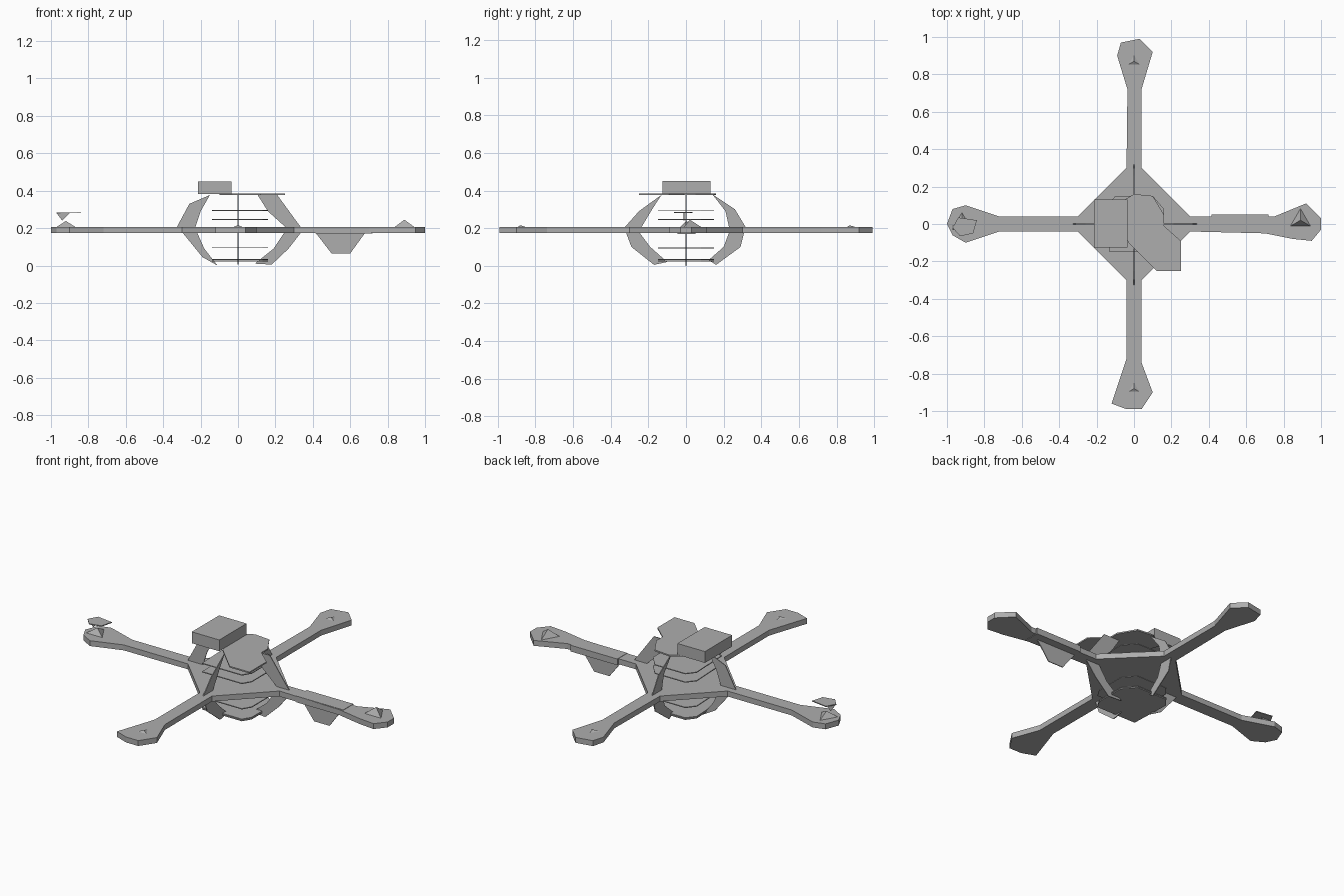
import bpy, bmesh
from mathutils import Vector

cube = bpy.data.objects.get("Cube")
if cube:
    bpy.data.objects.remove(cube, do_unlink=True)

grey = bpy.data.materials.new("light_grey")
grey.use_nodes = True
colour = (0.42, 0.42, 0.42, 1)
grey.diffuse_color = colour
grey.node_tree.nodes["Principled BSDF"].inputs["Base Color"].default_value = colour

# Each plane maps an outline point and a depth to 3D
PLANES = {
    "flat": lambda a, b, d: Vector((a, b, d)),
    "across": lambda a, b, d: Vector((a, d, b)),
    "along": lambda a, b, d: Vector((d, a, b)),
}


def finish(name, bm):
    bmesh.ops.recalc_face_normals(bm, faces=bm.faces)
    mesh = bpy.data.meshes.new(name)
    bm.to_mesh(mesh)
    bm.free()
    mesh.materials.append(grey)
    obj = bpy.data.objects.new(name, mesh)
    bpy.context.collection.objects.link(obj)
    return obj


def prism(name, outline, plane, low, high):
    """Extrude an outline between two depths of a plane."""
    bm = bmesh.new()
    place = PLANES[plane]
    face = bm.faces.new([bm.verts.new(place(a, b, low)) for a, b in outline])
    extruded = bmesh.ops.extrude_face_region(bm, geom=[face])["geom"]
    verts = [v for v in extruded if isinstance(v, bmesh.types.BMVert)]
    bmesh.ops.translate(bm, verts=verts, vec=place(0, 0, high - low))
    return finish(name, bm)


def sheet(name, outline, plane, depth, thickness=0.005):
    return prism(name, outline, plane, depth - thickness / 2, depth + thickness / 2)


def rectangle(left, right, front, back):
    return [(left, front), (right, front), (right, back), (left, back)]


# Cross frame: tip outlines as (distance from centre, sideways offset)
tips = {
    "left": [(0.7, -0.05), (0.85, -0.08), (0.95, -0.09), (1, -0.03),
             (1, 0.03), (0.92, 0.11), (0.75, 0.04)],
    "back": [(0.72, -0.04), (0.92, -0.1), (0.99, -0.03), (0.97, 0.07),
             (0.9, 0.09), (0.72, 0.035)],
    "right": [(0.72, -0.04), (0.9, -0.1), (0.97, -0.08), (1, 0),
              (0.97, 0.06), (0.9, 0.1), (0.72, 0.04)],
    "front": [(0.72, -0.04), (0.96, -0.12), (0.99, -0.04), (0.99, 0.04),
              (0.9, 0.1), (0.74, 0.04)],
}
directions = {"left": (1, 0), "back": (0, 1), "right": (-1, 0), "front": (0, -1)}
FRAME_LOW, FRAME_TOP = 0.173, 0.205
outline = []
for side, tip in tips.items():
    dx, dy = directions[side]
    for r, s in [(0.3, -0.04)] + tip + [(0.3, 0.04)]:
        outline.append((dx * r - dy * s, dy * r + dx * s))
prism("cross_frame", outline, "flat", FRAME_LOW, FRAME_TOP)

# Curved ribs, four above and four below the frame
ribs = {
    "upper_left_rib": ("across", [(0.105, 0.377), (0.21, 0.377), (0.31, 0.24),
                                  (0.34, 0.2), (0.26, 0.2), (0.16, 0.29)]),
    "upper_right_rib": ("across", [(-0.33, 0.2), (-0.26, 0.33), (-0.15, 0.377),
                                   (-0.2, 0.29), (-0.23, 0.2)]),
    "lower_left_rib": ("across", [(0.34, 0.18), (0.27, 0.09), (0.18, 0.005),
                                  (0.09, 0.01), (0.19, 0.09), (0.25, 0.18)]),
    "lower_right_rib": ("across", [(-0.3, 0.18), (-0.19, 0.045), (-0.11, 0),
                                   (-0.18, 0.09), (-0.22, 0.18)]),
    "upper_front_rib": ("along", [(-0.33, 0.2), (-0.25, 0.29), (-0.13, 0.377),
                                  (-0.18, 0.3), (-0.24, 0.2)]),
    "upper_back_rib": ("along", [(0.14, 0.38), (0.26, 0.3), (0.32, 0.2),
                                 (0.23, 0.2), (0.21, 0.29)]),
    "lower_front_rib": ("along", [(-0.32, 0.18), (-0.29, 0.1), (-0.17, 0.005),
                                  (-0.1, 0.02), (-0.19, 0.1), (-0.25, 0.18)]),
    "lower_back_rib": ("along", [(0.31, 0.18), (0.29, 0.1), (0.16, 0.005),
                                 (0.12, 0.03), (0.2, 0.1), (0.23, 0.18)]),
}
for name, (plane, points) in ribs.items():
    sheet(name, points, plane, 0)

# Stacked thin decks inside the ribs
deck = [(-0.13, -0.15), (0.13, -0.15), (0.16, -0.1), (0.16, 0.08),
        (0.1, 0.15), (-0.1, 0.15), (-0.14, 0.1)]
for number, height in enumerate((0.025, 0.033, 0.095, 0.245, 0.295), 1):
    sheet(f"deck_{number}", deck, "flat", height)

# Top plate and the box mounted on it
top = [(0.25, -0.09), (0.25, -0.25), (0.12, -0.25), (-0.03, -0.1),
       (-0.1, 0.1), (0, 0.16), (0.1, 0.15), (0.16, 0.05), (0.16, -0.01)]
sheet("top_plate", top, "flat", 0.38, 0.008)
prism("top_box", rectangle(-0.215, -0.035, -0.125, 0.13), "flat", 0.383, 0.45)

# Arm sleeve with the hanging fin
prism("arm_sleeve", rectangle(0.415, 0.72, -0.044, 0.05), "flat", 0.17, 0.207)
sheet("hanging_fin", [(0.415, 0.175), (0.5, 0.065), (0.6, 0.065), (0.68, 0.175)],
      "across", 0)

# Faceted mounts on the arm ends
mounts = {
    "left_mount": (0.89, 0.02, 0.07, 0.245),
    "right_mount": (-0.92, 0, 0.07, 0.238),
    "back_mount": (0, 0.87, 0.05, 0.215),
    "front_mount": (0, -0.88, 0.05, 0.215),
}
for name, (x, y, radius, peak) in mounts.items():
    bm = bmesh.new()
    bmesh.ops.create_cone(bm, cap_ends=True, segments=3, radius1=radius,
                          radius2=0, depth=peak - 0.2)
    bmesh.ops.translate(bm, verts=bm.verts, vec=(x, y, (peak + 0.2) / 2))
    finish(name, bm)

# Loose cap floating over the right arm end
cap = [(-0.97, -0.02), (-0.93, -0.065), (-0.86, -0.05), (-0.84, 0.02), (-0.94, 0.035)]
sheet("floating_cap", cap, "flat", 0.282)
sheet("cap_tab", [(-0.97, 0.28), (-0.94, 0.24), (-0.9, 0.28)], "across", -0.01)
